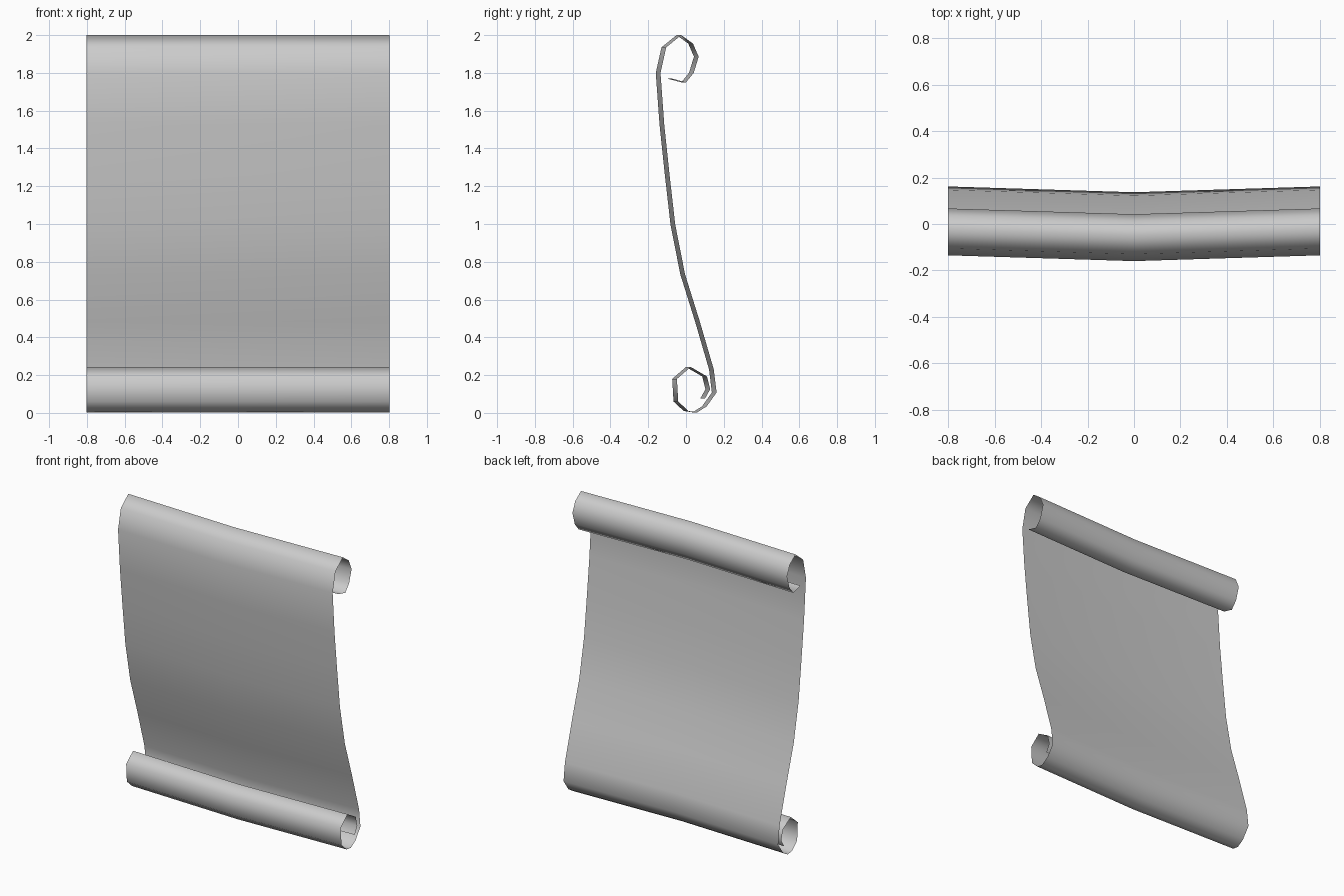
import bpy, bmesh

if "Cube" in bpy.data.objects:
    bpy.data.objects.remove(bpy.data.objects["Cube"])

# Side profile (y, z) at the middle of the sheet, from top curl to bottom curl
PROFILE = [
    (-0.10, 1.77), (-0.025, 1.75), (0.016, 1.80), (0.042, 1.886), (0.012, 1.955),
    (-0.05, 2.00), (-0.13, 1.935), (-0.16, 1.80), (-0.14, 1.525), (-0.112, 1.26),
    (-0.082, 0.997), (-0.03, 0.733), (0.048, 0.484), (0.122, 0.23), (0.137, 0.108),
    (0.085, 0.035), (0.035, 0.003), (-0.012, 0.01), (-0.066, 0.06), (-0.073, 0.18),
    (0.0, 0.243), (0.086, 0.193), (0.103, 0.125), (0.075, 0.075),
]
HALF_WIDTH = 0.803
BOW = 0.025  # side edges sit slightly further back than the middle

# Curled parchment: the profile swept across three columns
bm = bmesh.new()
columns = [
    [bm.verts.new((x, y + BOW * abs(x) / HALF_WIDTH, z)) for y, z in PROFILE]
    for x in (-HALF_WIDTH, 0, HALF_WIDTH)
]
for left, right in zip(columns, columns[1:]):
    for i in range(len(PROFILE) - 1):
        bm.faces.new((left[i], left[i + 1], right[i + 1], right[i]))
for face in bm.faces:
    face.smooth = True

# Make the reading side (-y) the outward side
bm.normal_update()
if sum(f.normal.y * f.calc_area() for f in bm.faces if 0.3 < f.calc_center_median().z < 1.7) > 0:
    bmesh.ops.reverse_faces(bm, faces=bm.faces[:])

mesh = bpy.data.meshes.new("parchment_scroll")
bm.to_mesh(mesh)
bm.free()
scroll = bpy.data.objects.new("parchment_scroll", mesh)
bpy.context.collection.objects.link(scroll)
